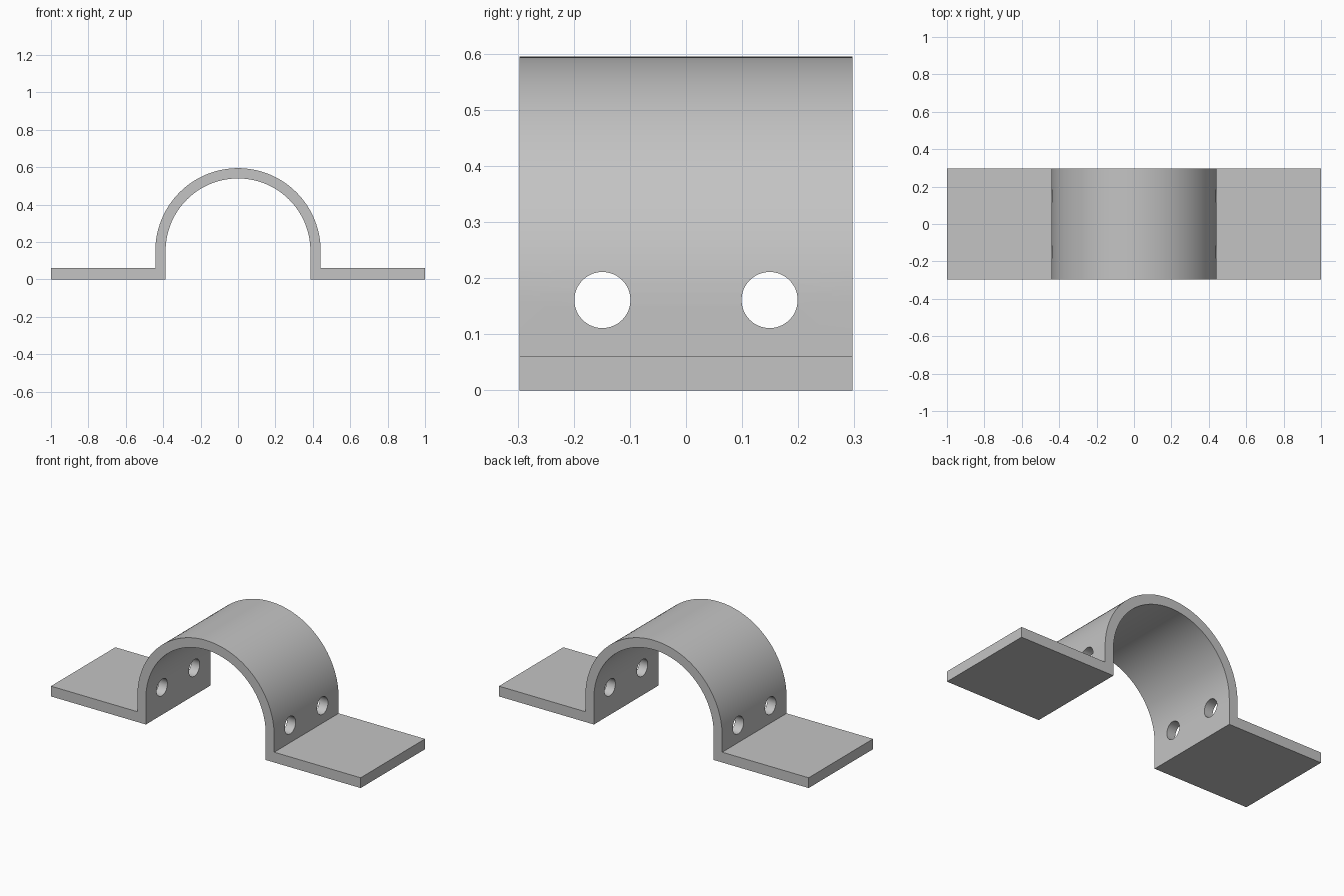
import bpy, bmesh
from math import cos, sin, pi, radians

cube = bpy.data.objects.get("Cube")
if cube:
    bpy.data.objects.remove(cube, do_unlink=True)

HALF_DEPTH = 0.297
OUTER, INNER = 0.442, 0.387
ARC_Z = 0.153
FLANGE = 0.06
HOLE_Y, HOLE_Z, HOLE_R = 0.149, 0.161, 0.05

# Plain grey metal
grey = bpy.data.materials.new("grey metal")
grey.use_nodes = True
colour = (0.55, 0.55, 0.55, 1)
grey.diffuse_color = colour
grey.node_tree.nodes["Principled BSDF"].inputs["Base Color"].default_value = colour


def arc(radius, steps=64):
    """Half circle from the +x side over the top to the -x side."""
    return [(radius * cos(pi * i / steps), ARC_Z + radius * sin(pi * i / steps))
            for i in range(steps + 1)]


def add_object(name, bm):
    bmesh.ops.recalc_face_normals(bm, faces=bm.faces)
    mesh = bpy.data.meshes.new(name)
    bm.to_mesh(mesh)
    bm.free()
    mesh.materials.append(grey)
    obj = bpy.data.objects.new(name, mesh)
    bpy.context.collection.objects.link(obj)
    return obj


# Saddle strap: one bent-strip profile extruded front to back
profile = [(1, 0), (1, FLANGE), (OUTER, FLANGE)] + arc(OUTER)
profile += [(-OUTER, FLANGE), (-1, FLANGE), (-1, 0), (-INNER, 0)]
profile += arc(INNER)[::-1] + [(INNER, 0)]
bm = bmesh.new()
face = bm.faces.new([bm.verts.new((x, -HALF_DEPTH, z)) for x, z in profile])
side = bmesh.ops.extrude_face_region(bm, geom=[face])["geom"]
bmesh.ops.translate(bm, vec=(0, 2 * HALF_DEPTH, 0),
                    verts=[v for v in side if isinstance(v, bmesh.types.BMVert)])
strap = add_object("saddle_strap", bm)

# Two drill rods, each passing through both walls
bpy.context.view_layer.objects.active = strap
strap.select_set(True)
for y in (-HOLE_Y, HOLE_Y):
    bpy.ops.mesh.primitive_cylinder_add(vertices=48, radius=HOLE_R, depth=1.5,
                                        location=(0, y, HOLE_Z),
                                        rotation=(0, radians(90), 0))
    rod = bpy.context.object
    rod.name = "hole_cutter"
    rod.hide_render = True
    rod.data.materials.append(grey)
    cut = strap.modifiers.new("bolt hole", 'BOOLEAN')
    cut.operation = 'DIFFERENCE'
    cut.solver = 'EXACT'
    cut.object = rod
    bpy.ops.object.select_all(action='DESELECT')
    strap.select_set(True)
    bpy.context.view_layer.objects.active = strap
    bpy.ops.object.modifier_apply(modifier=cut.name)
    bpy.data.objects.remove(rod, do_unlink=True)

bpy.ops.object.shade_smooth_by_angle(angle=radians(30))
